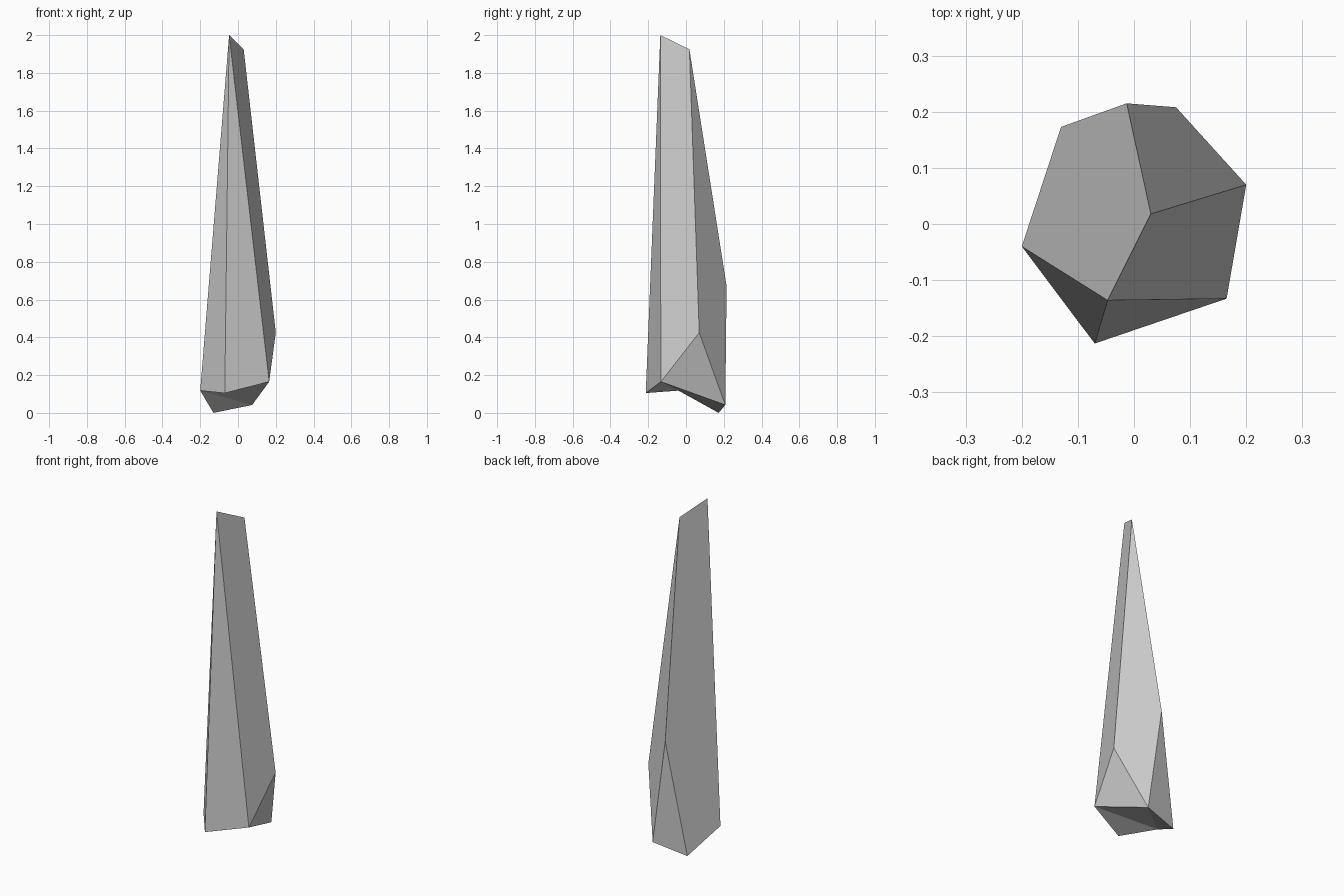
import bpy
import bmesh

cube = bpy.data.objects.get("Cube")
if cube:
    bpy.data.objects.remove(cube, do_unlink=True)

# Plain stone grey
stone = bpy.data.materials.new("stone_grey")
stone.use_nodes = True
colour = (0.6, 0.6, 0.6, 1)
stone.diffuse_color = colour
stone.node_tree.nodes["Principled BSDF"].inputs["Base Color"].default_value = colour

# Corners of the shard
corners = {
    "left_low": (-0.20, -0.04, 0.118),
    "front_low": (-0.07, -0.213, 0.105),
    "right_low": (0.165, -0.133, 0.165),
    "right_mid": (0.20, 0.07, 0.425),
    "back_low": (0.075, 0.208, 0.042),
    "back_mid": (-0.013, 0.215, 0.67),
    "base_tip": (-0.13, 0.173, 0.0),
    "peak": (-0.047, -0.136, 2.0),
    "peak_back": (0.03, 0.018, 1.925),
}

# Facets, listed by their corners
facets = [
    "peak left_low front_low",
    "peak front_low right_low",
    "peak right_low right_mid peak_back",
    "peak_back right_mid back_low back_mid",
    "right_low back_low right_mid",
    "back_mid back_low base_tip",
    "peak peak_back back_mid base_tip left_low",
    "left_low right_low front_low",
    "left_low back_low right_low",
    "left_low base_tip back_low",
]

bm = bmesh.new()
verts = {name: bm.verts.new(co) for name, co in corners.items()}
for facet in facets:
    bm.faces.new([verts[name] for name in facet.split()])
bmesh.ops.recalc_face_normals(bm, faces=bm.faces[:])

mesh = bpy.data.meshes.new("stone_shard")
bm.to_mesh(mesh)
bm.free()
mesh.materials.append(stone)
shard = bpy.data.objects.new("stone_shard", mesh)
bpy.context.collection.objects.link(shard)
